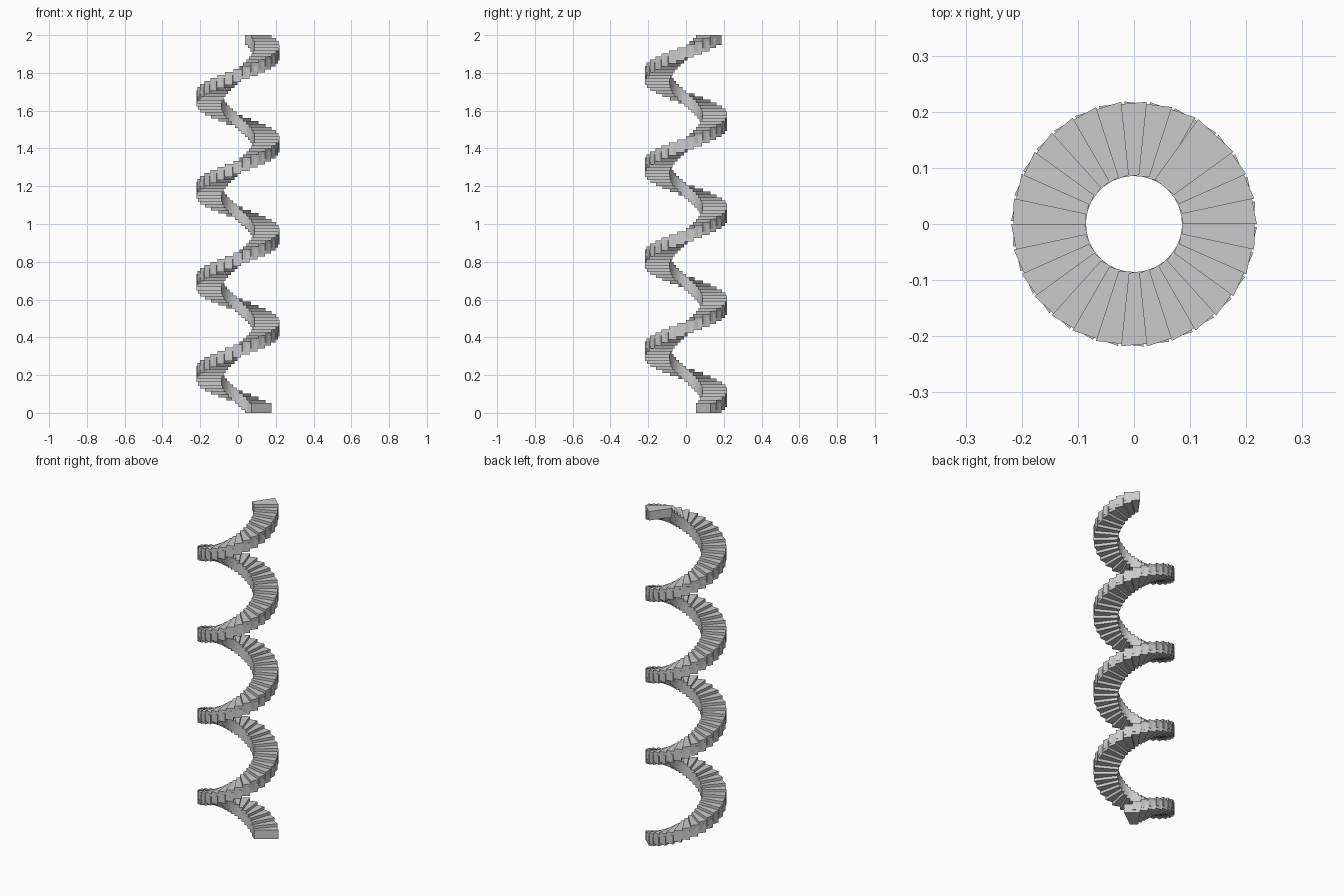
import bpy
from math import radians, cos, sin

if "Cube" in bpy.data.objects:
    bpy.data.objects.remove(bpy.data.objects["Cube"])

STEPS = 121          # four turns of thirty steps, ends line up
TURN = 12.0          # degrees per step
START = 36.0
TREAD_H = 0.053
RISE = (2.0 - TREAD_H) / (STEPS - 1)
R_IN, R_OUT = 0.088, 0.219
SPAN_IN, SPAN_OUT = 29.0, 22.5   # overlap of each wedge, inner and outer


def polar(r, deg, z):
    return (r * cos(radians(deg)), r * sin(radians(deg)), z)


def add_step(verts, faces, i):
    a, z, b = START + TURN * i, RISE * i, len(verts)
    for zz in (z, z + TREAD_H):
        verts += [polar(R_IN, a, zz), polar(R_OUT, a, zz),
                  polar(R_OUT, a + SPAN_OUT, zz), polar(R_IN, a + SPAN_IN, zz)]
    faces += [(b + 3, b + 2, b + 1, b), (b + 4, b + 5, b + 6, b + 7)]
    for k in range(4):
        n = (k + 1) % 4
        faces.append((b + k, b + n, b + n + 4, b + k + 4))


# overlapping wedge blocks climbing counter-clockwise
verts, faces = [], []
for i in range(STEPS):
    add_step(verts, faces, i)
mesh = bpy.data.meshes.new("spiral_steps")
mesh.from_pydata(verts, [], faces)
mesh.update()
bpy.context.collection.objects.link(bpy.data.objects.new("spiral_steps", mesh))
